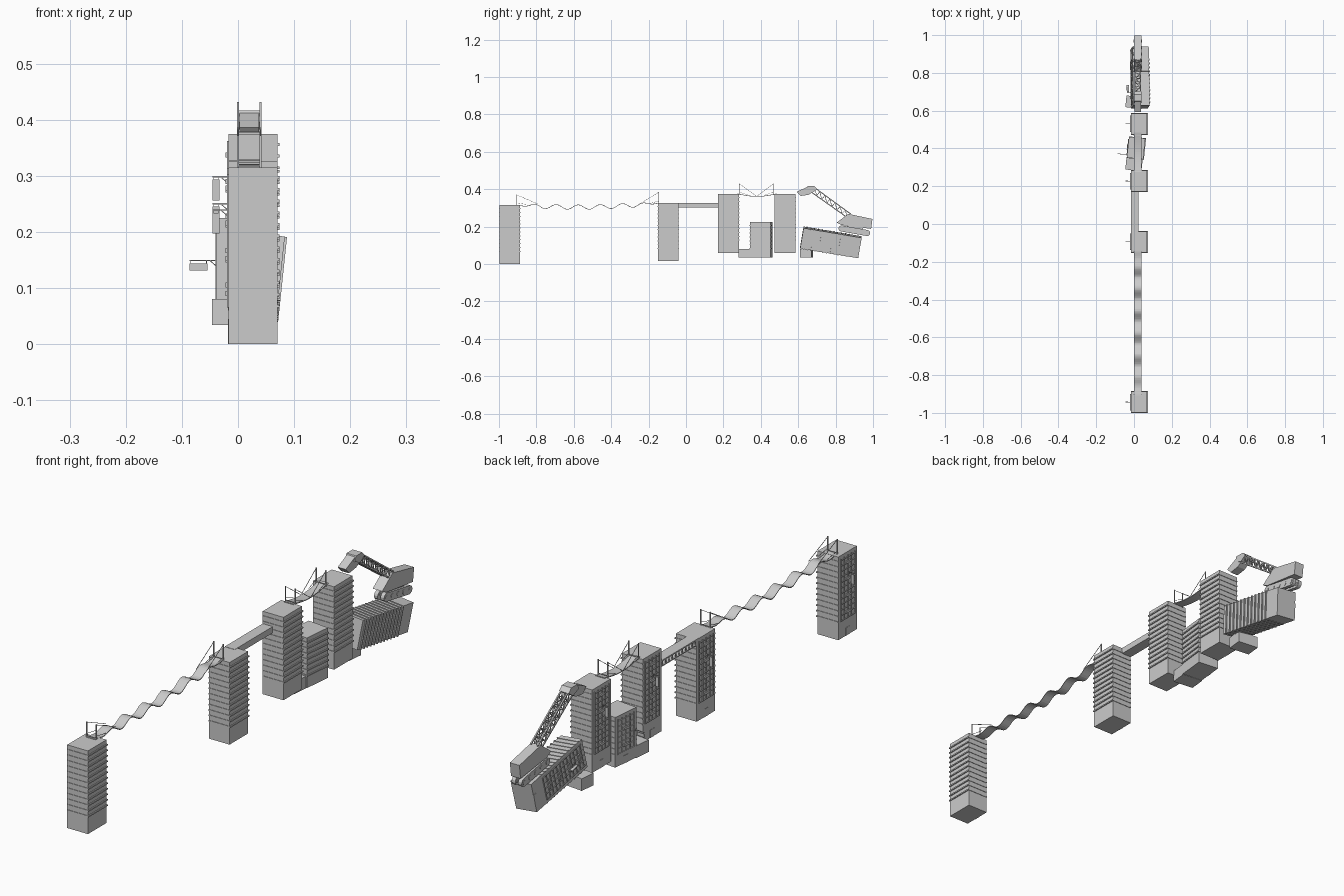
import bpy, bmesh, math
from mathutils import Matrix, Vector

if "Cube" in bpy.data.objects:
    bpy.data.objects.remove(bpy.data.objects["Cube"])

I = Matrix.Identity(4)


def finish(name, bm):
    bmesh.ops.recalc_face_normals(bm, faces=bm.faces)
    me = bpy.data.meshes.new(name)
    bm.to_mesh(me)
    bm.free()
    ob = bpy.data.objects.new(name, me)
    bpy.context.collection.objects.link(ob)
    return ob


def box(bm, lo, hi, M=I):
    lo, hi = Vector(lo), Vector(hi)
    S = Matrix.Diagonal((*(hi - lo), 1))
    bmesh.ops.create_cube(bm, size=1, matrix=M @ Matrix.Translation((lo + hi) / 2) @ S)


def rod(bm, a, b, t=0.002, M=I):
    a, b = Vector(a), Vector(b)
    d = b - a
    R = d.to_track_quat('Z', 'Y').to_matrix().to_4x4()
    bmesh.ops.create_cube(bm, size=1, matrix=M @ Matrix.Translation((a + b) / 2) @ R
                          @ Matrix.Diagonal((t, t, d.length, 1)))


def prism(bm, pts, x0, x1):
    # side profile (y, z) extruded across x
    f = bm.faces.new([bm.verts.new((x0, y, z)) for y, z in pts])
    r = bmesh.ops.extrude_face_region(bm, geom=[f])
    vs = [v for v in r['geom'] if isinstance(v, bmesh.types.BMVert)]
    bmesh.ops.translate(bm, verts=vs, vec=(x1 - x0, 0, 0))


W, D = 0.0435, 0.0555          # half depth and half width of a tower


def tower(name, h, M, base=0.065, reach=0.028, sign=(0.012, 0.037), sign_y=0.0):
    # body
    bm = bmesh.new()
    box(bm, (-W, -D, 0), (W, D, h), M)
    finish(name + "_body", bm)
    # ledges on three sides, one per floor
    bm = bmesh.new()
    n = round((h - base) / 0.0205)
    step = (h - base) / n
    for i in range(n):
        z = base + i * step
        box(bm, (-W, -D - 0.002, z), (W + 0.004, D + 0.002, z + 0.005), M)
    finish(name + "_floor_ledges", bm)
    # window frames on the left side
    bm = bmesh.new()
    for i in range(n):
        z = base + i * step
        box(bm, (-W - 0.003, -D + 0.012, z), (-W, D - 0.012, z + 0.003), M)
        if i % 3 == 1:
            box(bm, (-W - 0.005, -0.014, z), (-W, 0.016, z + 0.009), M)
    for k in range(5):
        y = -D + 0.013 + k * (2 * D - 0.026) / 4
        box(bm, (-W - 0.003, y - 0.0012, base), (-W, y + 0.0012, h - 0.012), M)
    box(bm, (-W - 0.001, -0.012, 0), (-W, 0.012, 0.03), M)
    finish(name + "_window_frames", bm)
    # hanging sign on a bracket
    bm = bmesh.new()
    z, e = h - 0.076, -W - reach
    rod(bm, (-W, sign_y, z), (e, sign_y, z), 0.0025, M)
    rod(bm, (-W, sign_y, z - 0.012), (-W - 0.014, sign_y, z), 0.0015, M)
    sw, sh = sign
    box(bm, (e, sign_y - 0.0015, z - 0.005 - sh), (e + sw, sign_y + 0.0015, z - 0.005), M)
    for x in (e + 0.002, e + sw - 0.002):
        rod(bm, (x, sign_y, z), (x, sign_y, z - 0.006), 0.0012, M)
    finish(name + "_hanging_sign", bm)


# standing towers
CX = 0.0265
for nm, y, z, h in (("first_tower", -0.9425, 0, 0.315), ("second_tower", -0.095, 0.015, 0.311),
                    ("third_tower", 0.2275, 0.06, 0.314), ("fourth_tower", 0.53, 0.06, 0.314)):
    tower(nm, h, Matrix.Translation((CX, y, z)))

# low turned building, fallen tower
turn = Matrix.Rotation(math.radians(-6), 4, 'Z')
tower("low_building", 0.19, Matrix.Translation((0.011, 0.402, 0.035)) @ turn,
      0.045, 0.05, (0.032, 0.013), -0.04)
tower("fallen_tower", 0.315, Matrix.Translation((0.029, 0.93, 0.09))
      @ Matrix.Rotation(math.radians(6), 4, 'Y') @ Matrix.Rotation(math.radians(80.5), 4, 'X'))

# low annexes
for nm, x, y, d in (("low_annex", 0.0, 0.317, 0.033), ("fallen_tower_support", 0.0, 0.645, 0.031)):
    bm = bmesh.new()
    box(bm, (-0.043, -d, 0), (0.043, d, 0.046), Matrix.Translation((x, y, 0.034)) @ turn)
    finish(nm, bm)

# covered walkway with open left side
bm = bmesh.new()
box(bm, (-0.017, -0.04, 0.303), (0.025, 0.172, 0.307))
box(bm, (-0.017, -0.055, 0.322), (0.025, 0.172, 0.327))
box(bm, (0.021, -0.04, 0.307), (0.025, 0.172, 0.322))
for i in range(11):
    y = -0.036 + i * 0.02
    box(bm, (-0.017, y - 0.002, 0.307), (-0.014, y + 0.002, 0.322))
finish("covered_walkway", bm)


def ribbon(name, f, y0, y1, n, x0=0.001, x1=0.039, t=0.003):
    # thin deck following the height function f(u)
    bm = bmesh.new()
    ys = [(i / n, y0 + (y1 - y0) * i / n) for i in range(n + 1)]
    pts = [(y, f(u)) for u, y in ys] + [(y, f(u) - t) for u, y in reversed(ys)]
    prism(bm, pts, x0, x1)
    finish(name, bm)


def posts(name, y, z, top, ye, ze, back):
    # pair of masts with stay ropes to the deck and to the roof
    bm = bmesh.new()
    for x in (0.0, 0.04):
        rod(bm, (x, y, z - 0.004), (x, y, top), 0.003)
        rod(bm, (x, y, top - 0.002), (x, ye, ze), 0.0016)
        rod(bm, (x, y, z + 0.012), (x, (y + ye) / 2, (z + ze) / 2), 0.0012)
    rod(bm, (0, y, z + 0.004), (0.04, y, z + 0.004), 0.002)
    finish(name, bm)


# long wavy bridge
ribbon("wavy_bridge", lambda u: 0.317 + 0.010 * u + 0.012 * math.sin(u * math.tau * 6.5 + 2.6)
       * min(1, 6 * u, 6 * (1 - u)) - 0.016 * math.sin(math.pi * u), -0.91, -0.145, 90)
posts("wavy_bridge_south_masts", -0.905, 0.315, 0.372, -0.79, 0.320, -1)
posts("wavy_bridge_north_masts", -0.145, 0.325, 0.386, -0.25, 0.320, 1)

# short sagging bridge
ribbon("sagging_bridge", lambda u: 0.377 - 0.014 * math.sin(math.pi * u), 0.275, 0.485, 16)
posts("sagging_bridge_south_masts", 0.285, 0.374, 0.431, 0.375, 0.364, -1)
posts("sagging_bridge_north_masts", 0.468, 0.374, 0.431, 0.380, 0.364, 1)

# digger body, cab roof and turntable
bm = bmesh.new()
prism(bm, [(0.806, 0.222), (0.868, 0.268), (0.997, 0.241), (0.990, 0.188), (0.83, 0.209)], 0.0, 0.04)
finish("digger_body", bm)
bm = bmesh.new()
prism(bm, [(0.86, 0.188), (0.86, 0.206), (0.945, 0.198), (0.945, 0.175)], 0.008, 0.032)
finish("digger_turntable", bm)

# digger tracks with wheels
tilt = Matrix.Translation((0, 0.9, 0.178)) @ Matrix.Rotation(math.radians(-10), 4, 'X')
L, R = 0.07, 0.016
loop = [(s * L + R * math.sin(a), R * math.cos(a)) for s, a0 in ((1, 0), (-1, math.pi))
        for a in [a0 + math.pi * k / 6 for k in range(7)]]
for side, x in (("left", -0.001), ("right", 0.026)):
    bm = bmesh.new()
    prism(bm, loop, x, x + 0.015)
    for k in range(5):
        bmesh.ops.create_cone(bm, cap_ends=True, segments=10, radius1=0.009, radius2=0.009, depth=0.018,
                              matrix=Matrix.Translation((x + 0.0075, -L + k * L / 2, 0))
                              @ Matrix.Rotation(math.pi / 2, 4, 'Y'))
    bmesh.ops.transform(bm, matrix=tilt, verts=bm.verts)
    finish("digger_track_" + side, bm)

# lattice boom
bm = bmesh.new()
lo = [Vector((0, 0.860, 0.250)), Vector((0, 0.672, 0.383))]
up = [Vector((0, 0.880, 0.268)), Vector((0, 0.688, 0.408))]
n = 7
low = [lo[0].lerp(lo[1], i / n) for i in range(n + 1)]
upp = [up[0].lerp(up[1], i / n) for i in range(n + 1)]
X = [Vector((0.006, 0, 0)), Vector((0.034, 0, 0))]
for x in X:
    rod(bm, low[0] + x, low[-1] + x, 0.005)
    rod(bm, upp[0] + x, upp[-1] + x, 0.005)
    for i in range(n):
        rod(bm, low[i] + x, upp[i + 1] + x, 0.003)
        rod(bm, low[i + 1] + x, upp[i + 1] + x, 0.003)
for row in (low, upp):
    for i in range(n):
        rod(bm, row[i] + X[i % 2], row[i + 1] + X[1 - i % 2], 0.003)
        rod(bm, row[i + 1] + X[0], row[i + 1] + X[1], 0.003)
finish("lattice_boom", bm)

# boom head and end bucket
bm = bmesh.new()
prism(bm, [(0.650, 0.416), (0.686, 0.416), (0.702, 0.400), (0.676, 0.382), (0.640, 0.396)], 0.0, 0.04)
finish("boom_head", bm)
bm = bmesh.new()
prism(bm, [(0.592, 0.386), (0.648, 0.412), (0.676, 0.384), (0.655, 0.370), (0.612, 0.364)], 0.003, 0.037)
finish("boom_bucket", bm)
